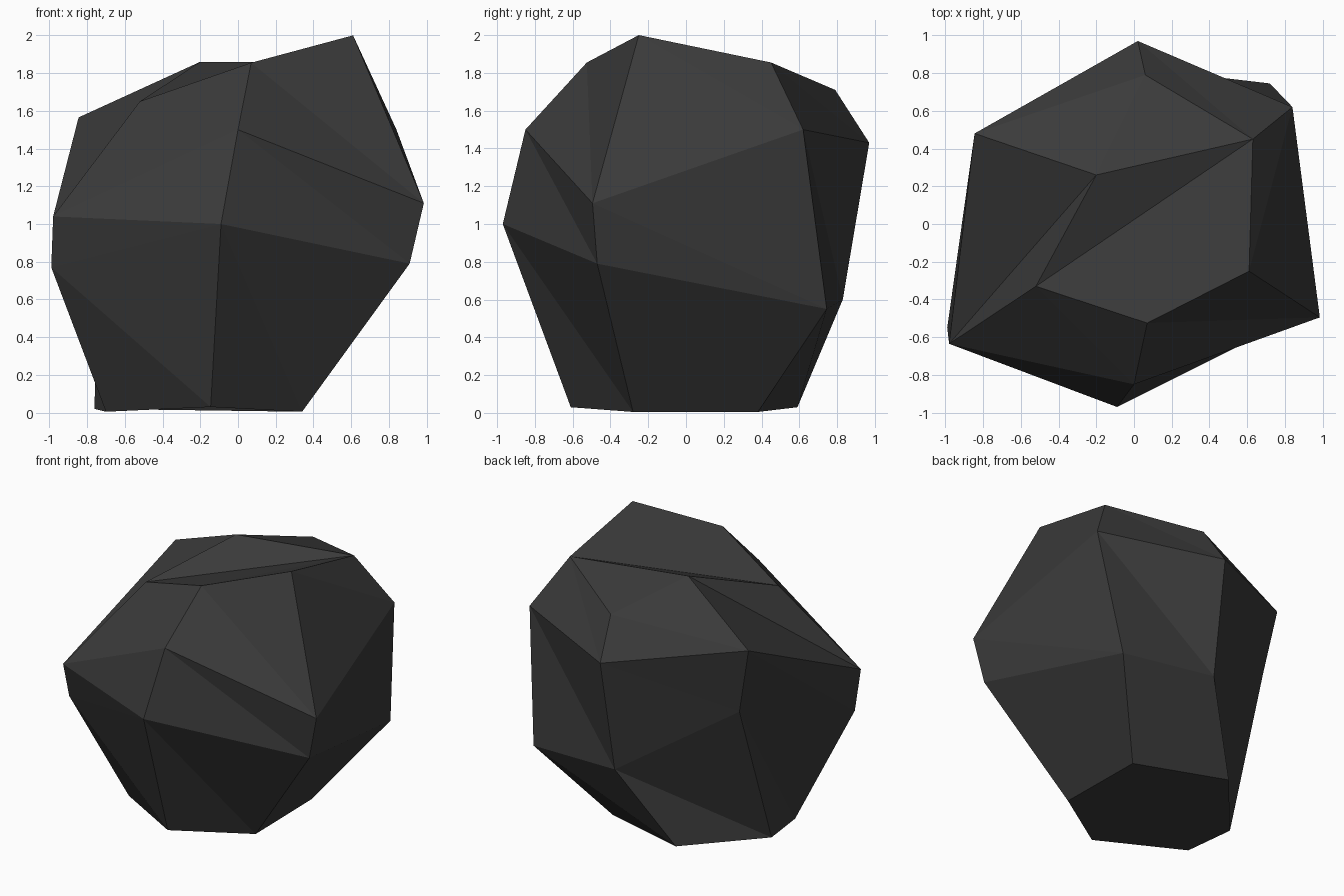
import bpy, bmesh

if "Cube" in bpy.data.objects:
    bpy.data.objects.remove(bpy.data.objects["Cube"])

# Four six-sided rings of the boulder, bottom to top, each starting at the front
# and running counter-clockwise seen from above
rings = [
    [(-.145, -.61, .03), (.34, -.28, .005), (.33, .38, .005),
     (-.33, .59, .03), (-.76, .09, .02), (-.70, -.27, .005)],
    [(-.09, -.97, 1.0), (.91, -.47, .79), (.72, .745, .55),
     (.0, .83, .6), (-.75, .45, 1.08), (-.99, -.55, .77)],
    [(.0, -.85, 1.5), (.985, -.495, 1.11), (.84, .62, 1.5),
     (.02, .97, 1.43), (-.845, .48, 1.565), (-.98, -.635, 1.04)],
    [(.07, -.525, 1.855), (.61, -.25, 2.0), (.63, .45, 1.855),
     (.06, .79, 1.71), (-.2, .26, 1.86), (-.52, -.33, 1.65)],
]

bm = bmesh.new()
loops = [[bm.verts.new(p) for p in ring] for ring in rings]

# Side facets, each warped quad split along the same diagonal
for lo, hi in zip(loops, loops[1:]):
    for i in range(6):
        j = (i + 1) % 6
        bm.faces.new((lo[i], lo[j], hi[i]))
        bm.faces.new((lo[j], hi[j], hi[i]))

# Base, and a creased top fanned out from its right rear corner
bm.faces.new(loops[0][::-1])
top = loops[3][2:] + loops[3][:2]
for i in range(1, 5):
    bm.faces.new((top[0], top[i], top[i + 1]))

mesh = bpy.data.meshes.new("boulder")
bm.to_mesh(mesh)
bm.free()

stone = bpy.data.materials.new("dark grey stone")
stone.diffuse_color = (.043, .043, .043, 1)
stone.use_nodes = True
stone.node_tree.nodes["Principled BSDF"].inputs["Base Color"].default_value = stone.diffuse_color
mesh.materials.append(stone)
bpy.context.collection.objects.link(bpy.data.objects.new("boulder", mesh))
